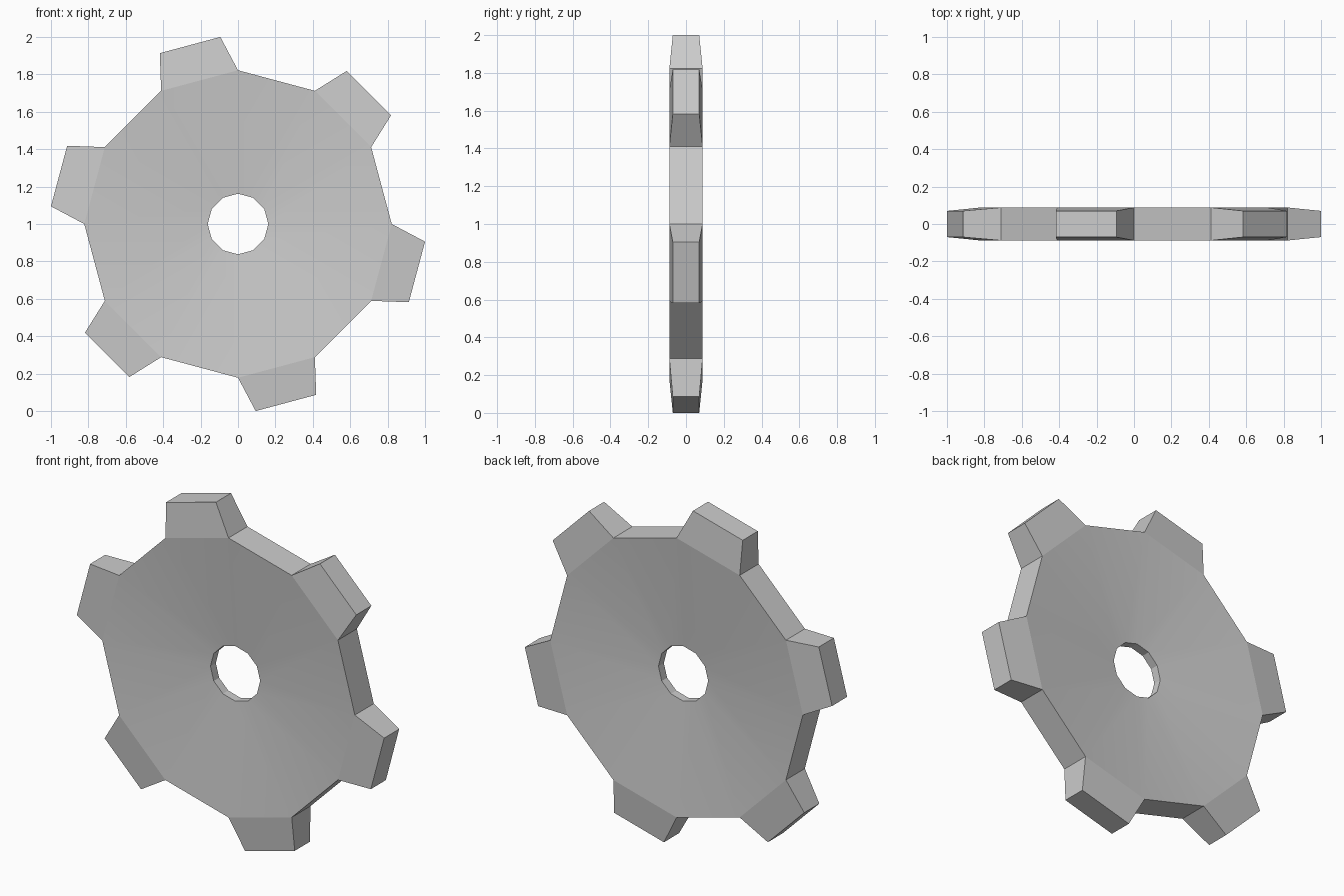
import bpy, bmesh
from math import cos, sin, radians

cube = bpy.data.objects.get("Cube")
if cube:
    bpy.data.objects.remove(cube, do_unlink=True)

SIDES = 12
HOLE_R, HOLE_HALF = 0.162, 0.025
RIM_R, RIM_HALF = 0.822, 0.088
TIP_R, TIP_HALF = 1.0045, 0.07
TIP_INSET = 5.4     # degrees each tooth tip narrows at either end

steel = bpy.data.materials.new("steel grey")
steel.use_nodes = True
GREY = (0.6, 0.6, 0.6, 1)
steel.diffuse_color = GREY
steel.node_tree.nodes["Principled BSDF"].inputs["Base Color"].default_value = GREY

bm = bmesh.new()


def pair(angle, radius, half):
    """Front and back vertex at one polar position."""
    a = radians(angle)
    return [bm.verts.new((radius * cos(a), y, 1 + radius * sin(a))) for y in (-half, half)]


step = 360 / SIDES
hole = [pair(i * step, HOLE_R, HOLE_HALF) for i in range(SIDES)]
rim = [pair(i * step, RIM_R, RIM_HALF) for i in range(SIDES)]

for i in range(SIDES):
    j = (i + 1) % SIDES
    # Dished faces on both sides, and the wall of the hole
    for side in (0, 1):
        face = bm.faces.new((hole[i][side], rim[i][side], rim[j][side], hole[j][side]))
        face.smooth = True
    bm.faces.new((hole[i][0], hole[j][0], hole[j][1], hole[i][1]))
    if i % 2 == 0:
        # Plain stretch of rim between teeth
        bm.faces.new((rim[i][0], rim[j][0], rim[j][1], rim[i][1]))
        continue
    # Tapered tooth on every other side
    a = pair(i * step + TIP_INSET, TIP_R, TIP_HALF)
    b = pair((i + 1) * step - TIP_INSET, TIP_R, TIP_HALF)
    for side in (0, 1):
        bm.faces.new((rim[i][side], a[side], b[side], rim[j][side]))
    for p, q in ((rim[i], a), (a, b), (b, rim[j])):
        bm.faces.new((p[0], q[0], q[1], p[1]))

bmesh.ops.recalc_face_normals(bm, faces=bm.faces)
mesh = bpy.data.meshes.new("gear_wheel")
bm.to_mesh(mesh)
bm.free()
mesh.materials.append(steel)
gear = bpy.data.objects.new("gear_wheel", mesh)
bpy.context.collection.objects.link(gear)
